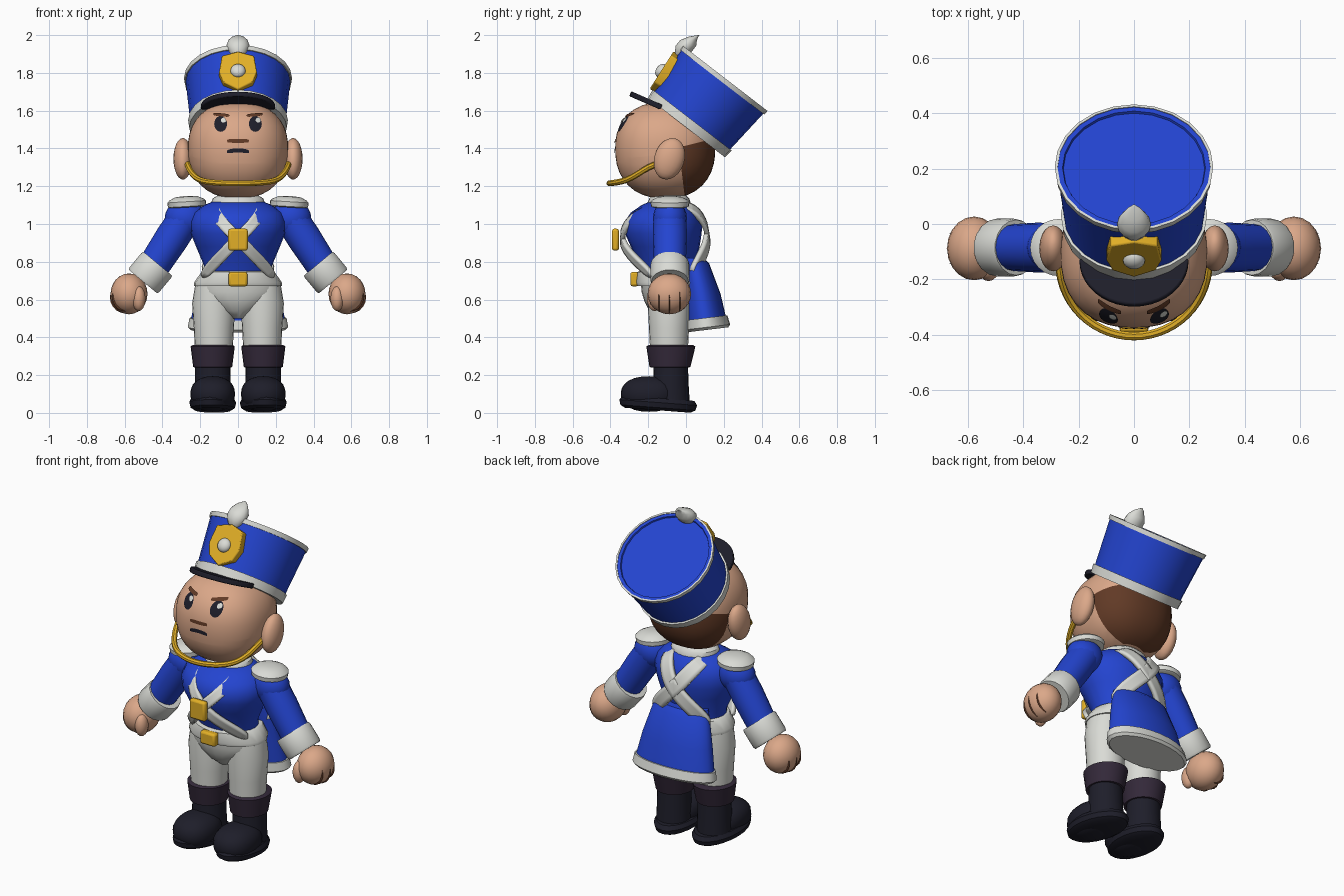
import bpy, bmesh, math
from mathutils import Matrix, Vector

if "Cube" in bpy.data.objects:
    bpy.data.objects.remove(bpy.data.objects["Cube"])

COLOURS = {
    "blue": (0.017, 0.058, 0.63), "white": (0.70, 0.71, 0.67), "skin": (0.71, 0.39, 0.25),
    "gold": (0.76, 0.43, 0.02), "boot_black": (0.013, 0.013, 0.023),
    "boot_purple": (0.034, 0.022, 0.042), "hair_brown": (0.12, 0.042, 0.019),
}
MATS = {}
for key, rgb in COLOURS.items():
    MATS[key] = bpy.data.materials.new(key)
    MATS[key].diffuse_color = (*rgb, 1)


def finish(name, bm, mat, matrix=None):
    bmesh.ops.recalc_face_normals(bm, faces=bm.faces)
    if matrix:
        bm.transform(matrix)
    me = bpy.data.meshes.new(name)
    bm.to_mesh(me)
    bm.free()
    me.materials.append(MATS[mat])
    ob = bpy.data.objects.new(name, me)
    bpy.context.collection.objects.link(ob)
    return ob


def loft(name, rings, mat, matrix=None, n=24):
    """Capped skin through elliptical sections (cx, cy, z, rx, ry)."""
    bm = bmesh.new()
    loops = [[bm.verts.new((cx + rx * math.cos(2 * math.pi * i / n),
                            cy + ry * math.sin(2 * math.pi * i / n), z)) for i in range(n)]
             for cx, cy, z, rx, ry in rings]
    for a, b in zip(loops, loops[1:]):
        for i in range(n):
            j = (i + 1) % n
            bm.faces.new((a[i], a[j], b[j], b[i]))
    bm.faces.new(loops[0])
    bm.faces.new(loops[-1])
    return finish(name, bm, mat, matrix)


def lathe(name, profile, mat, matrix=None, n=24):
    return loft(name, [(0, 0, z, r, r) for z, r in profile], mat, matrix, n)


def ball(name, loc, radii, mat, rot_x=0.0, matrix=None, n=20, p=2.0):
    bm = bmesh.new()
    bmesh.ops.create_uvsphere(bm, u_segments=n, v_segments=n // 2 + 2, radius=1)
    for v in bm.verts:
        v.co /= sum(abs(c) ** p for c in v.co) ** (1 / p)
    m = Matrix.Translation(loc) @ Matrix.Rotation(rot_x, 4, 'X') @ Matrix.Diagonal((*radii, 1))
    return finish(name, bm, mat, matrix @ m if matrix else m)


def prism(name, pts, y0, y1, mat, matrix=None, bevel=0.006):
    """Outline in x/z extruded along y."""
    bm = bmesh.new()
    f = bm.faces.new([bm.verts.new((x, y0, z)) for x, z in pts])
    ext = bmesh.ops.extrude_face_region(bm, geom=[f])["geom"]
    bmesh.ops.translate(bm, vec=(0, y1 - y0, 0), verts=[v for v in ext if isinstance(v, bmesh.types.BMVert)])
    ob = finish(name, bm, mat, matrix)
    mod = ob.modifiers.new("bevel", 'BEVEL')
    mod.width, mod.segments = bevel, 2
    return ob


def along(a, b):
    d = Vector(b) - Vector(a)
    return Matrix.Translation(a) @ d.to_track_quat('Z', 'Y').to_matrix().to_4x4()


# Head with a slightly flattened crown, and hair on the back
HC, HR, HT, HP = Vector((0, -0.11, 1.40)), 0.265, 0.247, 2.3
head = ball("head", HC, (HR,) * 3, "skin", n=36, p=HP)
head.data.materials.append(MATS["hair_brown"])
bm = bmesh.new()
bm.from_mesh(head.data)
for v in bm.verts:
    if v.co.z > HC.z:
        v.co.z = HC.z + (v.co.z - HC.z) * HT / HR
HAIR = [(Vector((0, -0.035, 1.38)), Vector((0, 1, 0.12))), (Vector((0, 0, 1.415)), Vector((0, 0.25, -1)))]
for co, no in HAIR:
    bmesh.ops.bisect_plane(bm, geom=bm.verts[:] + bm.edges[:] + bm.faces[:], plane_co=co, plane_no=no)
for f in bm.faces:
    c = f.calc_center_median()
    f.material_index = int(c.z > 1.155 and all((c - co).dot(no) > 0 for co, no in HAIR))
bm.to_mesh(head.data)
bm.free()


def decal(name, cx, cz, rx, rz, mat, tilt=0.0, lift=0.004, p=2.0, bend=0.0):
    """Thin patch laid on the curved face."""
    bm, n, rows = bmesh.new(), 20, 4
    loops = []
    for k in range(rows + 1):
        loop = []
        for i in range(n):
            t = 2 * math.pi * i / n
            c, s = math.cos(t), math.sin(t)
            q = (abs(c) ** p + abs(s) ** p) ** (-1 / p) * max(k / rows, 0.02)
            u, w = rx * c * q, rz * s * q
            w -= bend * (u / rx) ** 2
            x = cx + u * math.cos(tilt) - w * math.sin(tilt)
            z = cz + u * math.sin(tilt) + w * math.cos(tilt)
            rv = HT if z > HC.z else HR
            d = max(0, 1 - abs(x / HR) ** HP - abs((z - HC.z) / rv) ** HP) ** (1 / HP)
            loop.append(bm.verts.new((x, HC.y - HR * d - lift, z)))
        loops.append(loop)
    for a, b in zip(loops, loops[1:]):
        for i in range(n):
            bm.faces.new((a[i], b[i], b[(i + 1) % n], a[(i + 1) % n]))
    bm.faces.new(loops[0])
    return finish(name, bm, mat)


# Face details
for s in (-1, 1):
    decal("eye", s * 0.092, 1.53, 0.034, 0.042, "boot_black")
    decal("eye_glint", s * 0.092 + 0.015, 1.55, 0.014, 0.013, "white", lift=0.011)
    decal("eyebrow", s * 0.088, 1.578, 0.042, 0.008, "hair_brown", tilt=s * 0.1, lift=0.008, p=5)
    ball("ear", (s * 0.292, -0.088, 1.345), (0.05, 0.08, 0.112), "skin", rot_x=-0.3)
decal("moustache", 0, 1.44, 0.057, 0.01, "hair_brown", p=6)
decal("mouth", 0, 1.39, 0.058, 0.011, "boot_black", p=5, bend=0.008)

# Chin strap
cu = bpy.data.curves.new("chin_strap", 'CURVE')
cu.dimensions, cu.bevel_depth, cu.bevel_resolution = '3D', 0.016, 2
sp = cu.splines.new('POLY')
sp.points.add(28)
for i, pt in enumerate(sp.points):
    t = math.pi * (i / 28 - 0.5)
    c, s = math.cos(t), math.sin(t)
    pt.co = (0.268 * s, -0.14 - 0.265 * c, 1.215 + 0.035 * (1 - c) + 0.07 * s ** 8, 1)
cu.materials.append(MATS["gold"])
strap = bpy.data.objects.new("chin_strap", cu)
bpy.context.collection.objects.link(strap)

# Tall hat, tilted back
H = Matrix.Translation((0, 0.0025, 1.51)) @ Matrix.Rotation(math.radians(-37.6), 4, 'X')
lathe("hat_body", [(0.01, 0.25), (0.318, 0.278)], "blue", H)
lathe("hat_lower_band", [(0, 0.235), (0, 0.258), (0.05, 0.264), (0.05, 0.24)], "white", H)
lathe("hat_upper_band", [(0.306, 0.26), (0.306, 0.283), (0.332, 0.286), (0.332, 0.276), (0.31, 0.274)], "white", H)
lathe("hat_crown", [(0.3, 0.274), (0.329, 0.277), (0.329, 0.258), (0.32, 0.255)], "blue", H)
right = [(0, 0.282), (0.085, 0.256), (0.1, 0.155), (0.078, 0.09), (0, 0.045)]
E = H @ Matrix.Translation((0, -0.255, 0.05)) @ Matrix.Rotation(0.09, 4, 'X') @ Matrix.Translation((0, 0, -0.05))
prism("hat_emblem", right + [(-x, z) for x, z in right[-2:0:-1]], -0.025, 0.03, "gold", E)
ball("emblem_boss", (0, -0.288, 0.158), (0.04, 0.03, 0.04), "white", matrix=H)
visor = [(0.197 * math.cos(math.pi * i / 20), 0.18 * math.sin(math.pi * i / 20)) for i in range(21)]
prism("hat_visor", visor, -0.014, 0.014, "boot_black",
      Matrix.Translation((0, -0.13, 1.618)) @ Matrix.Rotation(math.radians(66.5), 4, 'X'))
loft("pompom", [(0, -0.03, 1.885, 0.025, 0.025), (0, -0.015, 1.91, 0.05, 0.045), (0, 0, 1.945, 0.061, 0.056),
                (0, 0.014, 1.974, 0.051, 0.045), (0, 0.038, 1.991, 0.032, 0.028), (0, 0.066, 2.0, 0.005, 0.005)],
     "white", n=14)

# Torso, collar, belt and coat tail
loft("torso", [(0, -0.09, 0.70, 0.18, 0.13), (0, -0.1, 0.78, 0.18, 0.145), (0, -0.11, 0.88, 0.222, 0.182),
               (0, -0.12, 0.95, 0.25, 0.203), (0, -0.12, 1.01, 0.255, 0.205), (0, -0.115, 1.06, 0.235, 0.178),
               (0, -0.1, 1.1, 0.18, 0.135), (0, -0.09, 1.12, 0.13, 0.1)], "blue")
loft("collar", [(0, -0.09, 1.08, 0.145, 0.12), (0, -0.09, 1.11, 0.142, 0.115), (0, -0.088, 1.135, 0.135, 0.106),
                (0, -0.088, 1.15, 0.11, 0.09)], "white")
loft("belt", [(0, -0.09, 0.75, 0.18, 0.155), (0, -0.09, 0.745, 0.195, 0.17), (0, -0.09, 0.69, 0.232, 0.178),
              (0, -0.09, 0.672, 0.232, 0.17), (0, -0.09, 0.67, 0.2, 0.14)], "white")
loft("coat_tail", [(0, 0.025, 0.82, 0.16, 0.07), (0, 0.045, 0.79, 0.18, 0.078),
                   (0, 0.08, 0.63, 0.222, 0.103), (0, 0.105, 0.48, 0.252, 0.113)], "blue")
hem = Matrix.Translation((0, 0.105, 0.475)) @ Matrix.Rotation(0.12, 4, 'X')
loft("coat_hem", [(0, 0, 0.028, 0.245, 0.105), (0, 0, 0.028, 0.257, 0.118), (0, 0, -0.022, 0.266, 0.127),
                  (0, 0, -0.036, 0.25, 0.115)], "white", hem)


def box(name, z, w, h, y0, y1):
    prism(name, [(-w, z - h), (w, z - h), (w, z + h), (-w, z + h)], y0, y1, "gold", bevel=0.012)


box("chest_buckle", 0.917, 0.052, 0.058, -0.392, -0.355)
box("belt_buckle", 0.708, 0.05, 0.038, -0.295, -0.25)

# Crossed chest straps running over the shoulders, wider on the back
PATH = [(-0.19, -0.17, 0.72), (-0.1, -0.285, 0.82), (0, -0.358, 0.92), (0.1, -0.305, 1.02),
        (0.13, -0.2, 1.08), (0.115, -0.07, 1.10), (0.105, 0.035, 1.09), (0.06, 0.095, 1.02),
        (0, 0.12, 0.94), (-0.1, 0.1, 0.85), (-0.18, 0.03, 0.74)]
for s in (-1, 1):
    pts = [Vector((s * x, y, z)) for x, y, z in PATH]
    bm = bmesh.new()
    rows = []
    for i, q in enumerate(pts):
        tan = pts[min(i + 1, len(pts) - 1)] - pts[max(i - 1, 0)]
        half = 0.03 if i < 6 else 0.041
        side = tan.cross(q - Vector((0, -0.1, 0.9))).normalized() * half
        rows.append((bm.verts.new(q - side), bm.verts.new(q + side)))
    for a, b in zip(rows, rows[1:]):
        bm.faces.new((a[0], a[1], b[1], b[0]))
    ob = finish("cross_strap", bm, "white")
    sub = ob.modifiers.new("smooth", 'SUBSURF')
    sub.levels = sub.render_levels = 2
    sol = ob.modifiers.new("thickness", 'SOLIDIFY')
    sol.thickness, sol.offset = 0.024, 0

# Hips
loft("hips", [(0, -0.09, 0.50, 0.03, 0.06), (0, -0.09, 0.54, 0.11, 0.105), (0, -0.09, 0.59, 0.19, 0.13),
              (0, -0.09, 0.64, 0.23, 0.145), (0, -0.09, 0.70, 0.225, 0.15)], "white")

for s in (-1, 1):
    # Legs and boots
    x = s * 0.128
    loft("leg", [(x, -0.09, 0.33, 0.1, 0.1), (x, -0.09, 0.45, 0.106, 0.106), (x, -0.09, 0.58, 0.115, 0.113),
                 (x, -0.09, 0.67, 0.1, 0.11)], "white")
    x = s * 0.134
    loft("boot_cuff", [(x, -0.085, 0.24, 0.085, 0.08), (x, -0.085, 0.242, 0.103, 0.108),
                       (x, -0.08, 0.352, 0.117, 0.13), (x, -0.08, 0.36, 0.105, 0.115)], "boot_purple")
    loft("boot_shaft", [(x, -0.08, 0.05, 0.098, 0.1), (x, -0.08, 0.15, 0.095, 0.094),
                        (x, -0.08, 0.26, 0.094, 0.09)], "boot_black")
    ball("boot_toe", (x, -0.195, 0.1), (0.118, 0.15, 0.094), "boot_black", p=2.3)
    sole = Matrix.Translation((x, -0.15, 0.01)) @ Matrix.Rotation(-0.075, 4, 'X') @ Matrix.Rotation(s * 0.08, 4, 'Z')
    loft("boot_sole", [(0, 0, 0.004, 0.095, 0.175), (0, 0, 0.018, 0.117, 0.2), (0, 0, 0.045, 0.124, 0.207),
                       (0, 0, 0.068, 0.112, 0.19)], "boot_black", sole)

    # Arms, epaulettes and cuffs
    y = -0.085
    ball("shoulder", (s * 0.28, y, 1.03), (0.108, 0.09, 0.1), "blue")
    lathe("sleeve", [(0, 0.088), (0.12, 0.09), (0.29, 0.084)], "blue",
          along((s * 0.285, y, 1.025), (s * 0.448, y, 0.775)), 16)
    lathe("epaulette", [(-0.03, 0.09), (-0.025, 0.1), (0, 0.103), (0.012, 0.09), (0.026, 0.06), (0.03, 0.02)],
          "white", Matrix.Translation((s * 0.272, y, 1.118)) @ Matrix.Rotation(s * 0.06, 4, 'Y'))
    lathe("sleeve_cuff", [(0, 0.085), (0, 0.1), (0.012, 0.104), (0.11, 0.104), (0.123, 0.098), (0.123, 0.08)],
          "white", along((s * 0.425, y, 0.79), (s * 0.508, y, 0.69)), 18)

    # Hands with thumb and finger creases
    hand = (0.098, 0.115, 0.108)
    ball("hand", (s * 0.577, -0.088, 0.63), hand, "skin")
    ball("thumb", (s * 0.525, -0.165, 0.605), (0.036, 0.042, 0.066), "skin", n=14)
    for dy in (-0.055, 0, 0.055):
        k = math.sqrt(1 - (dy / hand[1]) ** 2)
        ball("finger_crease", (s * 0.597, -0.088 + dy, 0.612), (0.098 * k - 0.017, 0.006, 0.085 * k),
             "hair_brown", n=16)

# Smooth shading with sharp edges kept
bpy.ops.object.select_all(action='DESELECT')
strap.select_set(True)
bpy.context.view_layer.objects.active = strap
bpy.ops.object.convert(target='MESH')
bpy.ops.object.select_all(action='SELECT')
bpy.ops.object.shade_smooth_by_angle(angle=math.radians(40))

for m in bpy.data.materials:
    if m.users and not m.is_grease_pencil:
        m.use_nodes = True
        m.node_tree.nodes["Principled BSDF"].inputs["Base Color"].default_value = m.diffuse_color
